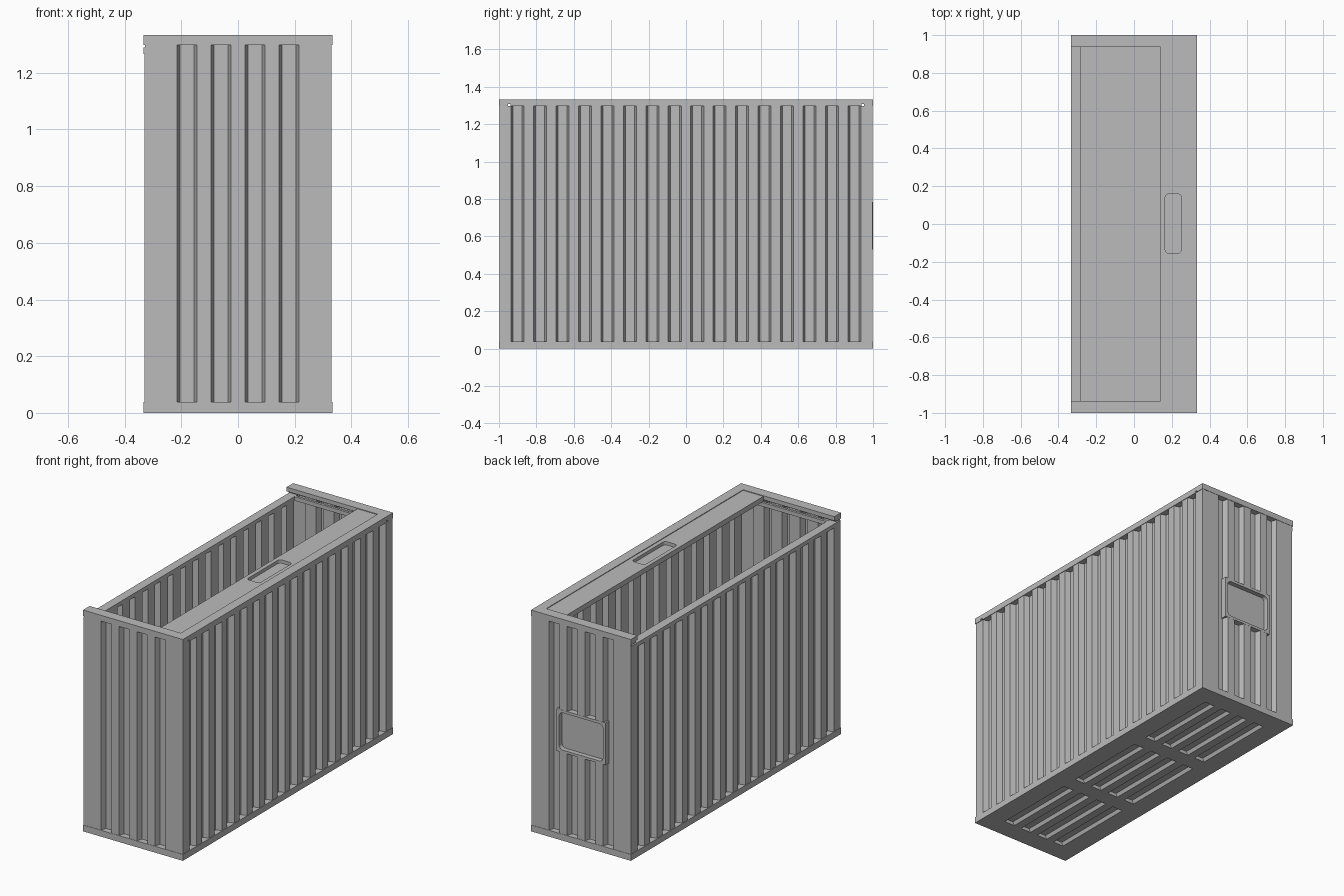
import bpy, bmesh, math
from mathutils import Matrix, Vector

if "Cube" in bpy.data.objects:
    bpy.data.objects.remove(bpy.data.objects["Cube"])

# Single grey material
grey = bpy.data.materials.new("plain grey")
grey.use_nodes = True
colour = (0.5, 0.5, 0.5, 1)
grey.diffuse_color = colour
grey.node_tree.nodes["Principled BSDF"].inputs["Base Color"].default_value = colour

W, L, H = 0.333, 1.0, 1.333      # half width, half length, height
PITCH, GROOVE, SLOPE = 0.12, 0.07, 0.011
DEPTH, SHEET = 0.034, 0.014
Z0, Z1 = 0.034, 1.298            # span of the grooved walls


def finish(name, bm):
    bmesh.ops.recalc_face_normals(bm, faces=bm.faces)
    mesh = bpy.data.meshes.new(name)
    bm.to_mesh(mesh)
    bm.free()
    mesh.materials.append(grey)
    obj = bpy.data.objects.new(name, mesh)
    bpy.context.collection.objects.link(obj)
    return obj


def prism(bm, points, vec):
    """Close a polygon and extrude it along vec."""
    face = bm.faces.new([bm.verts.new(p) for p in points])
    new = bmesh.ops.extrude_face_region(bm, geom=[face])["geom"]
    bmesh.ops.translate(bm, vec=vec, verts=[v for v in new if isinstance(v, bmesh.types.BMVert)])


def add_box(bm, x, y, z):
    prism(bm, [(x[0], y[0], z[0]), (x[1], y[0], z[0]), (x[1], y[1], z[0]), (x[0], y[1], z[0])],
          Vector((0, 0, z[1] - z[0])))


def box(name, x, y, z):
    bm = bmesh.new()
    add_box(bm, x, y, z)
    return finish(name, bm)


def rounded(a, b, r):
    """Rounded rectangle with half sizes a, b."""
    pts = []
    for q, (sx, sy) in enumerate([(1, 1), (-1, 1), (-1, -1), (1, -1)]):
        for k in range(6):
            t = math.pi / 2 * (q + k / 5)
            pts.append((sx * (a - r) + r * math.cos(t), sy * (b - r) + r * math.sin(t)))
    return pts


def cut(objs, cutter):
    """Subtract the cutter from each object, then drop it."""
    cutter.hide_render = True
    for obj in objs:
        mod = obj.modifiers.new("cut", "BOOLEAN")
        mod.operation, mod.solver, mod.object = "DIFFERENCE", "EXACT", cutter
        bpy.context.view_layer.objects.active = obj
        bpy.ops.object.modifier_apply(modifier=mod.name)
    bpy.data.objects.remove(cutter)


def corrugated_wall(name, count, half, offset, angle, top):
    """Thin folded sheet with grooves on its outer side."""
    outer, inner = [(-half, 0)], [(-half, SHEET)]
    shift = SHEET * 0.8
    for k in range(count):
        c = (k - (count - 1) / 2) * PITCH
        for s in (-1, 1):
            edge, base = c + s * GROOVE / 2, c + s * (GROOVE / 2 - SLOPE)
            pair = [(edge, 0), (base, DEPTH)]
            outer += pair[::-s]
            inner += [(u + s * shift, d + SHEET) for u, d in pair[::-s]]
    outer.append((half, 0))
    inner.append((half, SHEET))
    bm = bmesh.new()
    prism(bm, [(u, d - offset, Z0) for u, d in outer + inner[::-1]], Vector((0, 0, top - Z0)))
    bmesh.ops.transform(bm, matrix=Matrix.Rotation(angle, 4, "Z"), verts=bm.verts)
    return finish(name, bm)


# Walls
LOW = 1.266
corrugated_wall("front_wall", 4, W - 0.004, L - 0.002, 0, Z1)
back_wall = corrugated_wall("back_wall", 4, W - 0.004, L - 0.002, math.pi, Z1)
corrugated_wall("left_wall", 16, L - 0.003, W - 0.003, math.pi / 2, Z1)
corrugated_wall("right_wall", 16, L - 0.003, W - 0.003, -math.pi / 2, LOW)

# Floor with three groups of four slots underneath
floor = box("floor", (-W, W), (-L, L), (0, Z0 + 0.004))
bm = bmesh.new()
for gy in (-0.62, 0, 0.62):
    for k in range(4):
        cx = (k - 1.5) * PITCH
        prism(bm, [(cx - 0.04, gy - 0.26, -0.01), (cx + 0.04, gy - 0.26, -0.01),
                   (cx + 0.025, gy - 0.26, 0.02), (cx - 0.025, gy - 0.26, 0.02)],
              Vector((0, 0.52, 0)))
cut([floor], finish("floor_cutter", bm))

# Rims: the right one sits lower so that a lid can slide in
IN = 0.937
box("right_rim", (-W, -0.28), (-L + 0.003, L - 0.003), (LOW, 1.29))
box("left_rim", (0.275, W), (-IN, IN), (Z1, H))
for name, s in (("front", -1), ("back", 1)):
    def span(a, b):
        return tuple(sorted((s * a, s * b)))
    box(name + "_rim", (-W, W), span(IN, L), (1.308, H))
    box(name + "_rim_base", (-W, W), span(0.951, L), (Z1, 1.308))
    box(name + "_rail", (-0.28, 0.31), span(IN, 0.952), (LOW, 1.29))

# Fixed top shelf with a rounded hand recess
shelf = box("top_shelf", (0.14, 0.275), (-IN, IN), (Z1, H - 0.004))
bm = bmesh.new()
prism(bm, [(0.208 + x, 0.002 + y, H - 0.024) for x, y in rounded(0.043, 0.157, 0.02)],
      Vector((0, 0, 0.1)))
cut([shelf], finish("recess_cutter", bm))

# Back handle block with a rounded pocket
block = box("back_handle_block", (-0.163, 0.163), (0.945, L - 0.001), (0.53, 0.785))
bm = bmesh.new()
prism(bm, [(x, 0.97, 0.657 + z) for x, z in rounded(0.146, 0.112, 0.025)], Vector((0, 0.1, 0)))
cut([back_wall, block], finish("pocket_cutter", bm))
